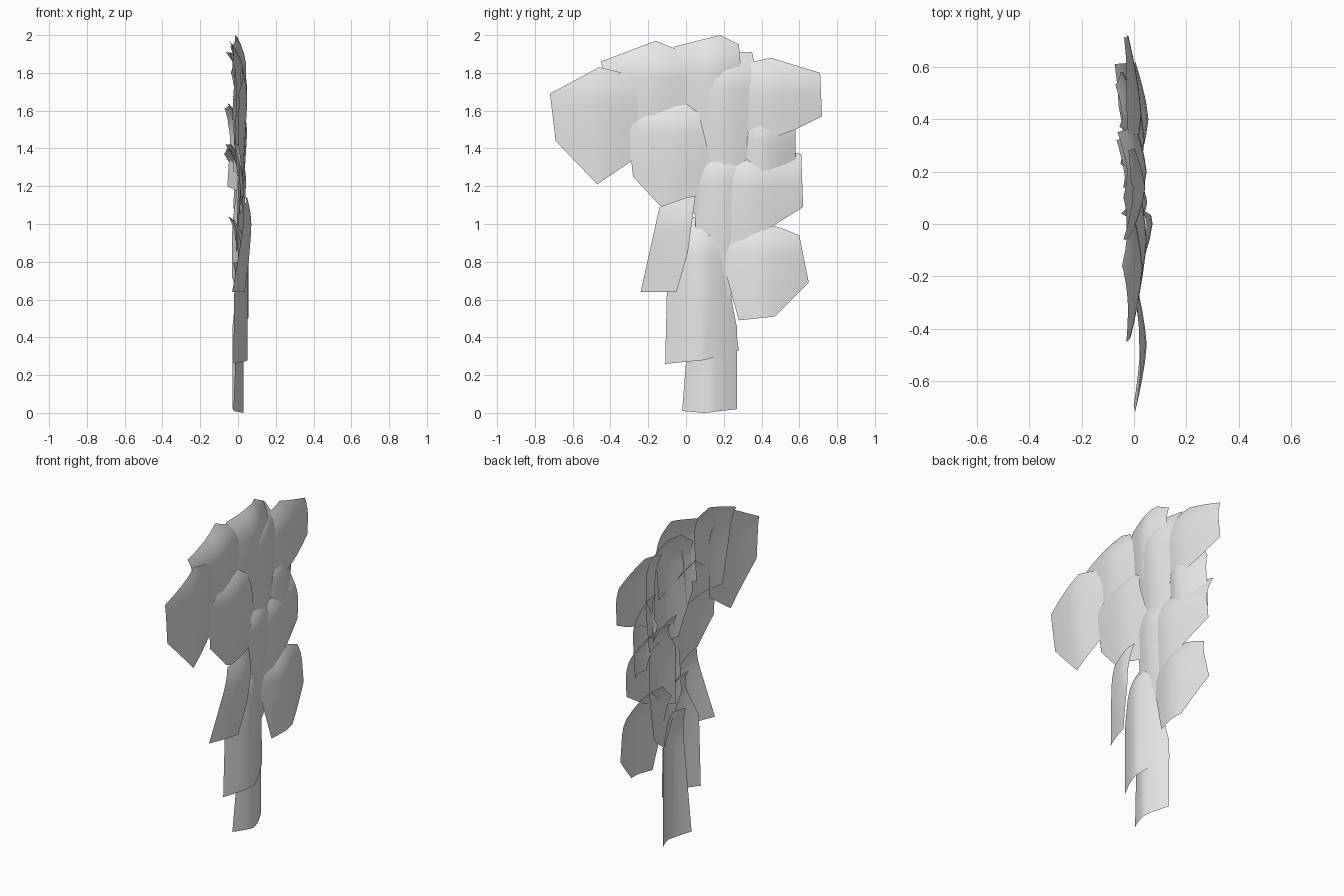
import bpy
import bmesh

# Remove only the default cube
default_cube = bpy.data.objects.get("Cube")
if default_cube:
    bpy.data.objects.remove(default_cube, do_unlink=True)

# One plain grey for every plate
grey = bpy.data.materials.new("pale_grey")
grey.use_nodes = True
grey_value = (0.8, 0.8, 0.8, 1)
grey.diffuse_color = grey_value
grey.node_tree.nodes["Principled BSDF"].inputs["Base Color"].default_value = grey_value

CURL_HEIGHT = 0.2


def slice_sheet(bm, point, normal):
    """Cut every face along a plane, keeping both sides."""
    geometry = bm.verts[:] + bm.edges[:] + bm.faces[:]
    bmesh.ops.bisect_plane(bm, geom=geometry, plane_co=point, plane_no=normal, dist=0.0001)


def add_plate(name, outline, ridge, peak=0.05, arch=0.06, lean=0.06, curl=0.09):
    """Open arched sheet facing +x; outline is (y, z) counter-clockwise seen from +x.

    ridge is the y of the upright crest, peak its depth, arch the fall to the sides,
    lean tucks the lower end in, and curl bends the upper end back.
    """
    half_width = max(abs(y - ridge) for y, z in outline)
    top = max(z for y, z in outline)
    bottom = min(z for y, z in outline)

    bm = bmesh.new()
    bm.faces.new([bm.verts.new((0, y, z)) for y, z in outline])

    # Cut upright strips, then levels that are closer together in the curl
    for step in range(-3, 4):
        slice_sheet(bm, (0, ridge + half_width * step / 4, 0), (0, 1, 0))
    for step in range(5):
        slice_sheet(bm, (0, 0, top - CURL_HEIGHT * step / 4), (0, 0, 1))
    slice_sheet(bm, (0, 0, (top - CURL_HEIGHT + bottom) / 2), (0, 0, 1))

    # Bend the flat sheet
    for vert in bm.verts:
        side = abs(vert.co.y - ridge) / half_width
        rise = max(0, 1 - (top - vert.co.z) / CURL_HEIGHT)
        vert.co.x = peak - arch * side ** 1.4 - lean * (top - vert.co.z) - curl * rise ** 2
    for face in bm.faces:
        face.smooth = True

    mesh = bpy.data.meshes.new(name)
    bm.to_mesh(mesh)
    bm.free()
    mesh.materials.append(grey)
    plate = bpy.data.objects.new(name, mesh)
    bpy.context.collection.objects.link(plate)


# Trunk plates
add_plate("trunk_foot",
          [(-.02, .01), (.1, 0), (.27, .02), (.27, .45), (.2, .8), (.04, .8)],
          ridge=0.12, peak=0.03, lean=0, curl=0.03)
add_plate("trunk_middle",
          [(-.11, .26), (.1, .28), (.28, .33), (.24, .62), (.16, .93), (.04, 1.04), (-.1, .7)],
          ridge=0.08, arch=0.08, lean=0)
add_plate("trunk_front_branch",
          [(-.24, .64), (-.05, .64), (.01, .85), (.05, 1.15), (0, 1.14), (-.14, 1.09)],
          ridge=0, peak=0.085, arch=0.075, lean=0.08, curl=0.04)
add_plate("trunk_rear_branch",
          [(.28, .49), (.47, .51), (.65, .69), (.6, .94), (.5, .98), (.3, 1.04), (.16, .92)],
          ridge=0.4, peak=0.055, lean=0)
add_plate("trunk_fork",
          [(.2, .6), (.36, .72), (.4, 1), (.32, 1.42), (.14, 1.42), (.05, 1.15), (.05, .9)],
          ridge=0.18, peak=0.055)

# Lower crown plates
add_plate("crown_low_rear",
          [(.12, .85), (.38, .94), (.62, 1.09), (.61, 1.37), (.45, 1.4), (.23, 1.4), (.1, 1.2)],
          ridge=0.32, lean=0.05)
add_plate("crown_low_front",
          [(-.28, 1.25), (-.14, 1.1), (.06, 1.05), (.14, 1.3), (.06, 1.62), (-.05, 1.68),
           (-.31, 1.51)],
          ridge=-0.06, peak=0.06, arch=0.035)
add_plate("crown_middle_rear",
          [(.38, 1.15), (.58, 1.2), (.58, 1.52), (.53, 1.61), (.37, 1.64), (.29, 1.4)],
          ridge=0.4, peak=0.04, arch=0.07)

# Upper crown plates
add_plate("crown_centre",
          [(.08, 1.25), (.4, 1.28), (.42, 1.55), (.35, 1.91), (.1, 1.9), (-.03, 1.81),
           (-.03, 1.5)],
          ridge=0.2, peak=0.06)
add_plate("crown_front_tip",
          [(-.69, 1.44), (-.47, 1.21), (-.22, 1.38), (-.25, 1.78), (-.46, 1.83), (-.72, 1.69)],
          ridge=-0.46, peak=0.06, arch=0.045, curl=0.04)
add_plate("crown_high_front",
          [(-.34, 1.42), (.02, 1.42), (.04, 1.78), (-.06, 1.93), (-.16, 1.97), (-.45, 1.86)],
          ridge=-0.17, peak=0.045, arch=0.05)
add_plate("crown_top",
          [(-.06, 1.55), (.28, 1.55), (.29, 1.83), (.28, 1.95), (.18, 2), (-.06, 1.94)],
          ridge=0.14, peak=0.055, curl=0.065)
add_plate("crown_rear_tip",
          [(.31, 1.4), (.58, 1.5), (.72, 1.57), (.71, 1.8), (.45, 1.88), (.27, 1.84)],
          ridge=0.42, peak=0.04, arch=0.05, curl=0.07)
